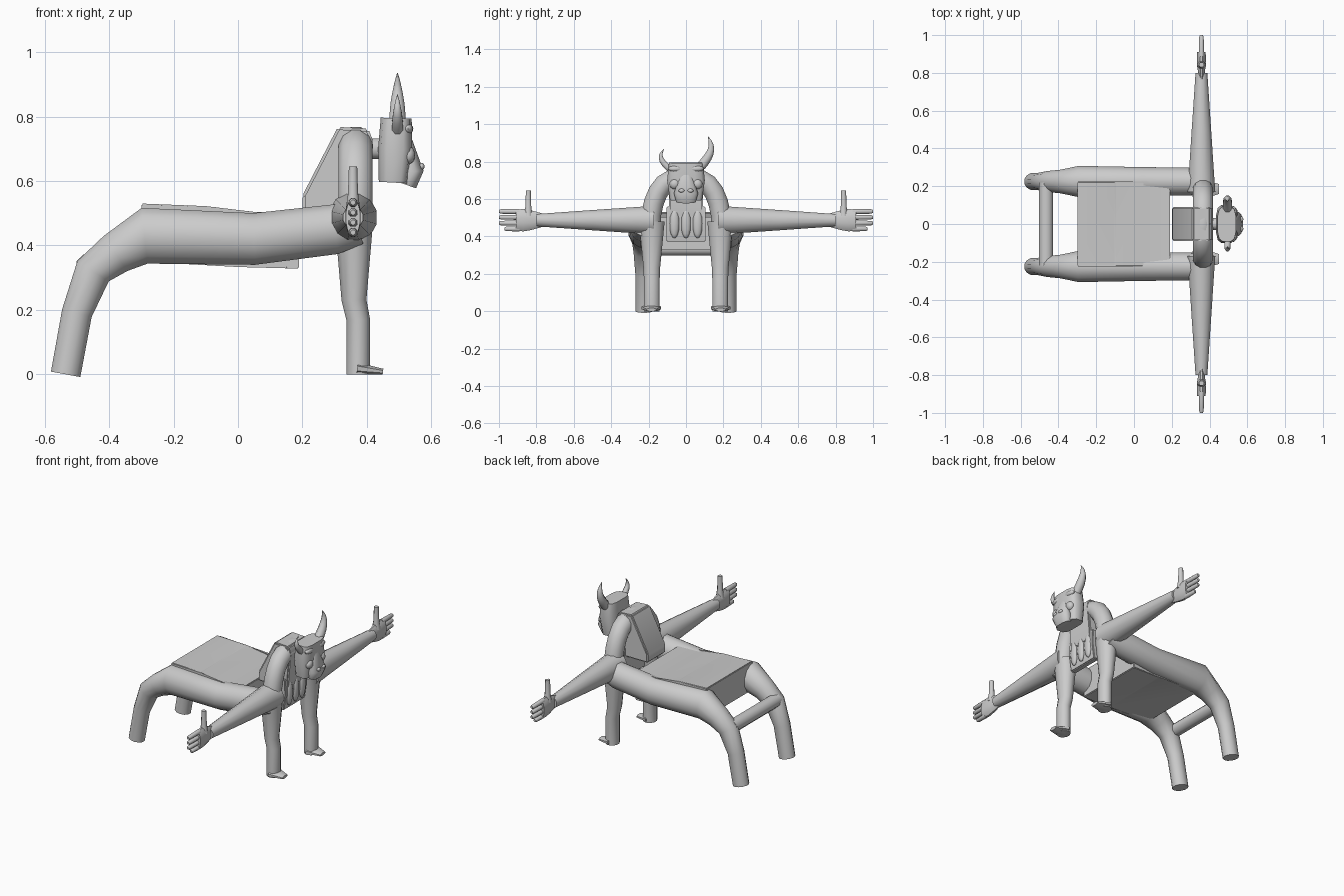
import bpy
import bmesh
import math
from mathutils import Vector

if "Cube" in bpy.data.objects:
    bpy.data.objects.remove(bpy.data.objects["Cube"])

grey = bpy.data.materials.new("clay grey")
grey.use_nodes = True
colour = (.6, .6, .6, 1)
grey.diffuse_color = colour
grey.node_tree.nodes["Principled BSDF"].inputs["Base Color"].default_value = colour

ALONG_X = Vector((1, 0, 0))
ALONG_Y = Vector((0, 1, 0))


def finish(name, bm, angle=50):
    """Turn the bmesh into a named, smooth shaded object."""
    bmesh.ops.recalc_face_normals(bm, faces=bm.faces)
    mesh = bpy.data.meshes.new(name)
    bm.to_mesh(mesh)
    bm.free()
    mesh.materials.append(grey)
    part = bpy.data.objects.new(name, mesh)
    bpy.context.collection.objects.link(part)
    bpy.ops.object.select_all(action="DESELECT")
    part.select_set(True)
    bpy.context.view_layer.objects.active = part
    bpy.ops.object.shade_smooth_by_angle(angle=math.radians(angle))


def bridge(bm, rings):
    """Join consecutive vertex loops and cap both ends."""
    for lower, upper in zip(rings, rings[1:]):
        for k in range(len(lower)):
            bm.faces.new((lower[k - 1], lower[k], upper[k], upper[k - 1]))
    bm.faces.new(rings[0])
    bm.faces.new(rings[-1])


def signed_power(value, power):
    return math.copysign(abs(value) ** power, value)


def tube(name, path, side, widen=1, square=1, sides=12):
    """Loft along (x, y, z, radius) stations; widen scales the side direction."""
    bm = bmesh.new()
    points = [Vector(station[:3]) for station in path]
    last = len(points) - 1
    rings = []
    for i, point in enumerate(points):
        tangent = points[min(i + 1, last)] - points[max(i - 1, 0)]
        across = tangent.cross(side).normalized()
        wide = across.cross(tangent).normalized() * widen
        ring = []
        for k in range(sides):
            angle = math.tau * (k + .5) / sides
            offset = wide * signed_power(math.cos(angle), square)
            offset += across * signed_power(math.sin(angle), square)
            ring.append(bm.verts.new(point + offset * path[i][3]))
        rings.append(ring)
    bridge(bm, rings)
    finish(name, bm)


def upright(name, outline, y=0, **shape):
    """Tube whose (x, z, radius) stations share one y."""
    tube(name, [(x, y, z, radius) for x, z, radius in outline], ALONG_Y, **shape)


def slab(name, profile, half, bevel):
    """Extrude an (x, z) outline to both sides of the centre."""
    bm = bmesh.new()
    bridge(bm, [[bm.verts.new((x, y, z)) for x, z in profile] for y in (-half, half)])
    bmesh.ops.bevel(bm, geom=bm.edges[:], offset=bevel, segments=2, affect="EDGES")
    finish(name, bm, 35)


def blob(name, centre, size):
    bm = bmesh.new()
    bmesh.ops.create_uvsphere(bm, u_segments=12, v_segments=8, radius=1)
    bmesh.ops.scale(bm, vec=size, verts=bm.verts)
    bmesh.ops.translate(bm, vec=centre, verts=bm.verts)
    finish(name, bm)


def horn(name, sign, base, height, thick):
    """Bow outward while rising and thinning to a point."""
    steps = 7
    path = []
    for i in range(steps + 1):
        t = i / steps
        y = sign * (.08 + .055 * math.sin(2.4 * t))
        path.append((.495, y, base + height * t, thick * (1.05 - t ** 2)))
    tube(name, path, ALONG_X, sides=8)


# Limbs and flanks, built once per side
shoulder_x = .357
arm_z = .487
for label, sign in (("left", 1), ("right", -1)):
    # Rear leg runs through the knee into the flank
    upright(label + "_flank_and_rear_leg", [
        (-.535, 0, .048), (-.5, .19, .049), (-.45, .32, .06), (-.38, .375, .068),
        (-.29, .43, .09), (.05, .42, .083), (.3, .45, .08), (.37, .47, .07),
    ], y=sign * .225, widen=.95)

    # Front leg with flat toes
    upright(label + "_front_leg", [
        (.373, 0, .038), (.373, .17, .038), (.36, .23, .04), (.36, .48, .062),
    ], y=sign * .183, widen=1.15)
    slab_y = sign * .185
    tube(label + "_toes", [(.37, slab_y, .018, .02), (.45, slab_y, .008, .01)],
         ALONG_Y, widen=2.8, sides=8)

    # Outstretched arm and flattened open hand
    def reach(part, outline, z=arm_z, **shape):
        stations = [(shoulder_x, sign * y, z, radius) for y, radius in outline]
        tube(label + part, stations, ALONG_X, **shape)

    reach("_arm", [(.17, .08), (.26, .073), (.5, .056), (.8, .034)], widen=.95)
    reach("_hand", [(.76, .035), (.83, .055), (.87, .062), (.91, .058)], widen=.4)
    for finger in range(4):
        height = arm_z + (finger - 1.5) * .031
        tip = .97 if finger == 0 else 1
        reach("_finger", [(.89, .015), (tip - .01, .013), (tip, .008)], z=height, sides=8)
    thumb_y = sign * .843
    tube(label + "_thumb", [
        (shoulder_x, thumb_y, .51, .025), (shoulder_x, thumb_y, .56, .017),
        (shoulder_x, thumb_y, .645, .014),
    ], ALONG_X, sides=8)

# Broad back joining the flanks, and the bar behind it
slab("back_slab", [(-.3, .35), (-.3, .53), (-.1, .522), (.05, .5), (.19, .505),
                   (.19, .328), (0, .333)], half=.225, bevel=.004)
tube("rear_bar", [(-.465, y, .335, .04) for y in (-.22, .22)], ALONG_X, sides=8)

# Arched shoulders with a sloping nape
arch = []
for step in range(13):
    turn = math.pi * step / 12
    y = .19 * signed_power(math.cos(turn), .7)
    arch.append((.365, y, .45 + .265 * math.sin(turn), .055))
tube("shoulder_arch", arch, ALONG_X)
slab("nape", [(.2, .5), (.2, .555), (.31, .768), (.405, .762), (.42, .72), (.4, .5)],
     half=.09, bevel=.008)
upright("neck", [(.38, .7, .035), (.47, .7, .035)], sides=8)

# Ridged chest plate between the front legs
slab("chest_plate", [(.35, .37), (.385, .37), (.4, .47), (.395, .56), (.35, .56)],
     half=.105, bevel=.005)
for column in (-1, 0, 1):
    blob("chest_ridge", (.394, column * .062, .47), (.018, .027, .08))

# Blocky head with a protruding muzzle
upright("head", [(.482, .595, .046), (.488, .7, .054), (.491, .795, .049)],
        widen=1.9, square=.55)
upright("muzzle", [(.525, .587, .03), (.54, .63, .037), (.52, .74, .016)],
        widen=1.8, square=.8)
for sign in (-1, 1):
    blob("brow", (.527, sign * .055, .762), (.017, .04, .017))
    blob("cheek", (.528, sign * .06, .68), (.022, .028, .028))
    blob("nostril", (.57, sign * .024, .645), (.009, .016, .011))

# Uneven curved horns
horn("large_horn", 1, base=.775, height=.16, thick=.026)
horn("small_horn", -1, base=.755, height=.113, thick=.018)
